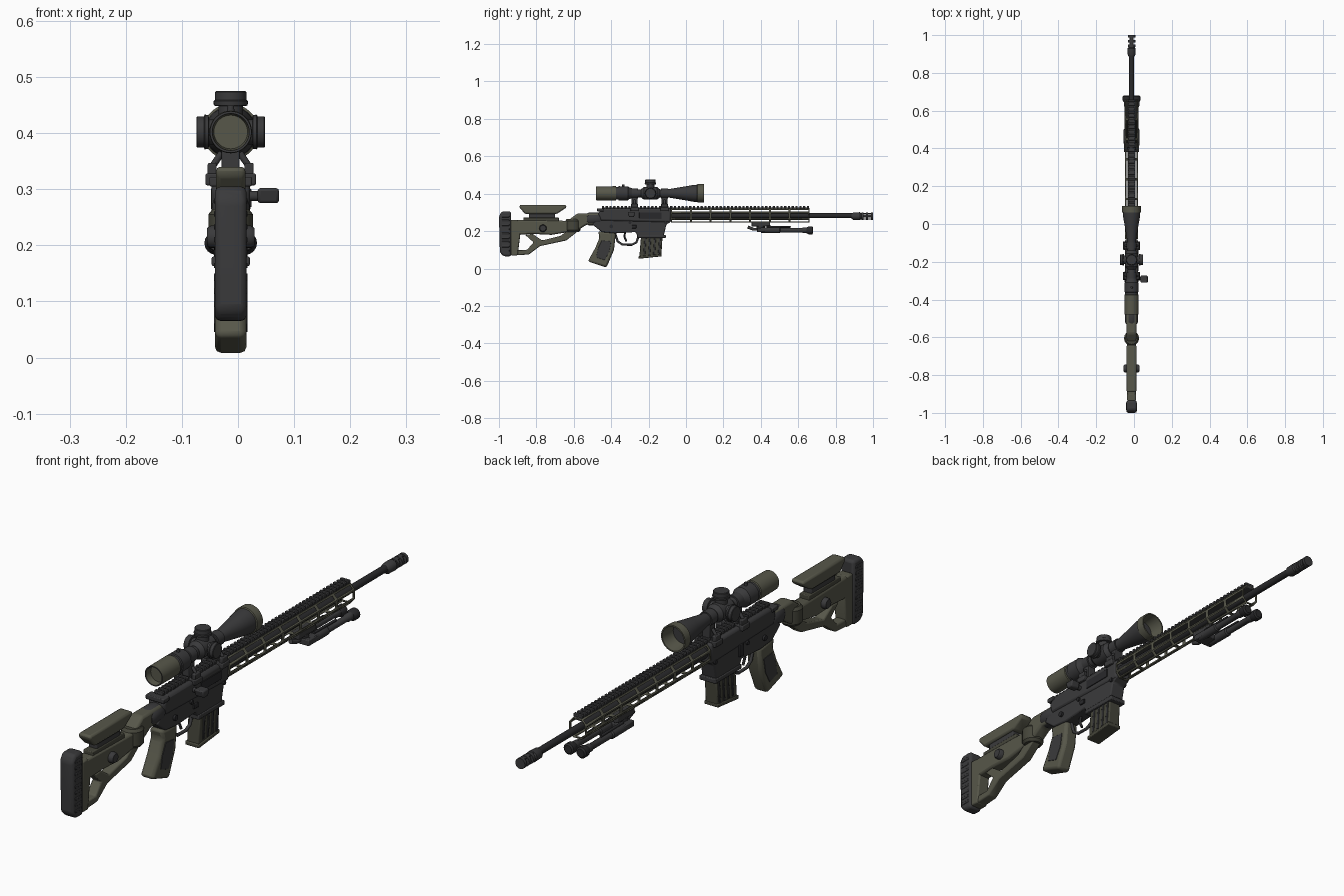
import bpy, bmesh, math
from mathutils import Vector

if "Cube" in bpy.data.objects:
    bpy.data.objects.remove(bpy.data.objects["Cube"])

CENTRE = -0.013  # the long axis sits slightly off x = 0
AXES = {"x": (1, 2, 0), "y": (0, 2, 1), "z": (0, 1, 2)}
built = []


def material(name, *colour):
    mat = bpy.data.materials.new(name)
    mat.use_nodes = True
    mat.diffuse_color = (*colour, 1)
    mat.node_tree.nodes["Principled BSDF"].inputs["Base Color"].default_value = (*colour, 1)
    return mat


grey = material("dark grey", .042, .042, .044)
olive = material("olive drab", .095, .095, .068)
black = material("barrel black", .022, .022, .024)
moss = material("dark olive", .06, .06, .043)


def finish(name, bm, mats, bevel=0):
    """Turn a bmesh into a named object, optionally with softened edges."""
    bmesh.ops.recalc_face_normals(bm, faces=bm.faces)
    bmesh.ops.translate(bm, verts=bm.verts, vec=(CENTRE, 0, 0))
    mesh = bpy.data.meshes.new(name)
    bm.to_mesh(mesh)
    bm.free()
    for mat in mats if isinstance(mats, list) else [mats]:
        mesh.materials.append(mat)
    obj = bpy.data.objects.new(name, mesh)
    bpy.context.collection.objects.link(obj)
    if bevel:
        mod = obj.modifiers.new("soft edges", "BEVEL")
        mod.width, mod.segments, mod.limit_method = bevel, 2, "ANGLE"
    built.append(obj)
    return obj


def plate(name, outline, half, mat, bevel=.005, x=0):
    """Side outline of (y, z) points extruded across x."""
    bm = bmesh.new()
    face = bm.faces.new([bm.verts.new((x - half, y, z)) for y, z in outline])
    side = bmesh.ops.extrude_face_region(bm, geom=[face])["geom"]
    verts = [v for v in side if isinstance(v, bmesh.types.BMVert)]
    bmesh.ops.translate(bm, verts=verts, vec=(2 * half, 0, 0))
    return finish(name, bm, mat, bevel)


def box(name, y, z, half, mat, bevel=.003, x=0):
    outline = [(y[0], z[0]), (y[1], z[0]), (y[1], z[1]), (y[0], z[1])]
    return plate(name, outline, half, mat, bevel, x)


def lathe(name, axis, centre, profile, mats, sides=28, rule=None):
    """Revolve (distance, radius) pairs round an axis; centre holds the other two coordinates."""
    bm = bmesh.new()
    u, v, w = AXES[axis]
    rings = []
    for along, radius in profile:
        ring = []
        for k in range(sides):
            angle = math.tau * k / sides
            co = Vector()
            co[u] = centre[0] + radius * math.cos(angle)
            co[v] = centre[1] + radius * math.sin(angle)
            co[w] = along
            ring.append(bm.verts.new(co))
        rings.append(ring)
    for a, b in zip(rings, rings[1:]):
        for k in range(sides):
            j = (k + 1) % sides
            bm.faces.new((a[k], a[j], b[j], b[k]))
    bm.faces.new(rings[0])
    bm.faces.new(rings[-1])
    if rule:
        for face in bm.faces:
            face.material_index = rule(face.calc_center_median()[w])
    return finish(name, bm, mats)


def rod(name, points, radius, mat):
    """Round bar following a path."""
    curve = bpy.data.curves.new(name, "CURVE")
    curve.dimensions, curve.bevel_depth, curve.use_fill_caps = "3D", radius, True
    spline = curve.splines.new("POLY")
    spline.points.add(len(points) - 1)
    for point, (x, y, z) in zip(spline.points, points):
        point.co = (x + CENTRE, y, z, 1)
    curve.materials.append(mat)
    obj = bpy.data.objects.new(name, curve)
    bpy.context.collection.objects.link(obj)


def repeat(obj, count, step):
    mod = obj.modifiers.new("row", "ARRAY")
    mod.use_relative_offset, mod.use_constant_offset = False, True
    mod.count, mod.constant_offset_displace = count, (0, step, 0)


# Shoulder pad with ribs
plate("butt_pad", [(-.995, .085), (-.975, .065), (-.935, .065), (-.935, .305), (-.985, .305), (-1, .28)],
      .028, grey, .01)
for k in range(9):
    box("butt_pad_rib", (-.985, -.945), (.09 + k * .023, .1 + k * .023), .03, grey, .002)

# Skeleton stock
plate("stock_back_plate", [(-.936, .07), (-.9, .07), (-.885, .19), (-.9, .26), (-.936, .26)], .024, olive)
plate("stock_upper_beam", [(-.91, .18), (-.82, .185), (-.72, .18), (-.6, .2), (-.57, .27), (-.64, .255), (-.91, .26)],
      .024, olive, .008)
plate("stock_lower_strut", [(-.92, .07), (-.84, .075), (-.78, .12), (-.64, .15), (-.57, .205), (-.61, .22),
                            (-.67, .175), (-.77, .15), (-.82, .185), (-.86, .18), (-.815, .14), (-.85, .1), (-.91, .1)],
      .02, olive)
plate("cheek_rest", [(-.86, .292), (-.69, .292), (-.64, .325), (-.64, .34), (-.89, .34), (-.89, .325)],
      .026, olive, .008)
box("cheek_rest_carrier", (-.84, -.7), (.265, .295), .017, grey)
box("cheek_rest_base", (-.87, -.68), (.25, .272), .02, moss)
for y in (-.82, -.72):
    lathe("cheek_rest_post", "z", (0, y), [(.24, .012), (.3, .012)], grey, 12)
lathe("stock_adjuster_knob", "x", (-.765, .215), [(-.042, .016), (-.036, .02), (.036, .02), (.042, .016)], grey, 16)

# Folding hinge between the stock and receiver
plate("hinge_arm", [(-.63, .21), (-.585, .2), (-.53, .235), (-.46, .235), (-.45, .295), (-.58, .295), (-.64, .25)],
      .026, olive, .009)
lathe("hinge_barrel", "z", (0, -.605), [(.195, .032), (.205, .04), (.255, .04), (.265, .032)], moss, 16)
lathe("buffer_collar", "y", (0, .265), [(-.53, .028), (-.52, .034), (-.46, .034), (-.45, .028)], grey)

# Receiver, upper and lower
plate("lower_receiver", [(-.5, .235), (-.45, .195), (-.38, .188), (-.27, .195), (-.255, .165), (-.12, .17),
                         (-.105, .235), (-.08, .25), (-.48, .262)], .03, grey)
plate("upper_receiver", [(-.46, .255), (-.08, .245), (-.08, .322), (-.44, .322), (-.47, .3)], .034, grey, .01)
box("magazine_well_lip", (-.262, -.108), (.163, .18), .034, grey)
box("ejection_port", (-.25, -.13), (.268, .3), .003, black, .001, .034)
box("bolt_release", (-.275, -.25), (.21, .255), .005, black, .002, -.031)
box("magazine_release", (-.29, -.265), (.215, .232), .005, black, .002, .031)
lathe("safety_selector", "x", (-.4, .225), [(-.038, .01), (.038, .01)], black, 12)
for y in (-.3, -.11):
    lathe("takedown_pin", "x", (y, .245), [(-.036, .008), (.036, .008)], black, 12)
box("charging_handle", (-.475, -.44), (.305, .322), .038, grey)
lathe("bolt_handle_stem", "x", (-.29, .288), [(.03, .009), (.06, .009)], grey, 12)
plate("bolt_handle_paddle", [(-.305, .275), (-.278, .275), (-.272, .302), (-.312, .302)], .019, grey, .005, .067)

# Trigger and guard
rod("trigger_guard", [(0, -.38, .19), (0, -.365, .145), (0, -.34, .128), (0, -.29, .127), (0, -.265, .14),
                      (0, -.255, .17)], .006, grey)
rod("trigger", [(0, -.325, .195), (0, -.33, .17), (0, -.318, .145)], .005, black)

# Pistol grip with textured side panels
plate("pistol_grip", [(-.47, .2), (-.375, .19), (-.385, .1), (-.425, .005), (-.525, .038), (-.485, .11), (-.462, .165)],
      .028, olive, .011)
for side in (-1, 1):
    plate("grip_panel", [(-.45, .15), (-.4, .145), (-.41, .09), (-.435, .045), (-.48, .06), (-.47, .11)],
          .002, grey, .001, side * .028)

# Ribbed magazine
plate("magazine", [(-.24, .18), (-.125, .18), (-.132, .066), (-.25, .054)], .025, moss, .004)
for k in range(4):
    y = -.222 + k * .026
    plate("magazine_rib", [(y, .165), (y + .01, .165), (y + .004, .075), (y - .006, .075)], .028, grey, .002)
plate("magazine_floor", [(-.254, .052), (-.13, .065), (-.13, .078), (-.254, .066)], .029, moss, .003)

# Slotted eight-sided handguard
bm = bmesh.new()
section = [(.018, .038), (.035, .018), (.035, -.018), (.018, -.038)]
section += [(-x, z) for x, z in reversed(section)]
stations = [-.08 + .74 * k / 7 for k in range(8)]
rings = [[bm.verts.new((x, y, .283 + z)) for x, z in section] for y in stations]
slots = []
for a, b in zip(rings, rings[1:]):
    for k in range(8):
        face = bm.faces.new((a[k], a[k - 1], b[k - 1], b[k]))
        if k:
            slots.append(face)
bmesh.ops.recalc_face_normals(bm, faces=bm.faces)
bmesh.ops.inset_individual(bm, faces=slots, thickness=.008)
bmesh.ops.delete(bm, geom=slots, context="FACES")
guard = finish("handguard", bm, olive)
guard.modifiers.new("wall", "SOLIDIFY").thickness = .005

# Accessory rail along the top
box("top_rail_base", (-.45, .66), (.312, .325), .016, grey)
tooth = box("top_rail_teeth", (-.45, -.438), (.322, .334), .019, grey, .002)
repeat(tooth, 55, .0203)

# Barrel and ported muzzle brake
lathe("barrel", "y", (0, .283), [(-.08, .022), (.2, .018), (.4, .014), (.92, .013)], black)
lathe("muzzle_brake_collar", "y", (0, .28), [(.885, .014), (.895, .02), (.93, .021), (.94, .014)], grey)
lathe("muzzle_brake_core", "y", (0, .28), [(.93, .008), (.998, .008)], black, 16)
for y in (.938, .962, .988):
    lathe("muzzle_brake_baffle", "y", (0, .28), [(y, .02), (y + .012, .02)], grey, 20)
for z in (.262, .292):
    box("muzzle_brake_bar", (.93, .996), (z, z + .006), .01, grey, .002)

# Telescopic sight: eyepiece, tube and hollow objective bell
scope_z = .402
lathe("scope_body", "y", (0, scope_z),
      [(-.455, .03), (-.48, .033), (-.48, .037), (-.375, .038), (-.373, .034), (-.362, .034), (-.36, .038), (-.31, .037),
       (-.305, .032), (-.27, .021), (-.13, .021), (-.09, .023), (-.01, .036), (.04, .045), (.06, .046), (.062, .05),
       (.095, .05), (.095, .045), (.04, .038)], [grey, olive], 36,
      lambda y: int(-.475 < y < -.374 or y > .0605))
lathe("scope_turret_housing", "y", (0, scope_z), [(-.24, .022), (-.225, .034), (-.155, .034), (-.14, .022)], grey)
knob = [(.02, .022), (.046, .022), (.047, .03), (.055, .031), (.057, .028), (.071, .028), (.073, .026)]
lathe("elevation_turret", "z", (0, -.19), [(scope_z + d, r) for d, r in knob], grey)
for side in (-1, 1):
    lathe("side_turret", "x", (-.19, scope_z), [(side * d * .84, r) for d, r in knob], grey)
lathe("zoom_lever", "z", (0, -.335), [(.43, .007), (.449, .006)], grey, 12)

# Mount rings clamped to the rail
for y in (-.275, -.115):
    lathe("mount_ring", "y", (0, scope_z), [(y - .018, .027), (y + .018, .027)], grey)
    box("mount_foot", (y - .016, y + .016), (.33, .385), .016, grey)
    box("mount_clamp", (y - .022, y + .022), (.307, .328), .045, grey)
    for side in (-1, 1):
        box("mount_jaw", (y - .018, y + .018), (.325, .347), .008, grey, .003, side * .033)
        rod("mount_brace", [(side * .033, y, .34), (side * .016, y, .365)], .006, grey)

# Folded bipod under the handguard
box("bipod_clamp", (.35, .45), (.225, .248), .02, grey)
lathe("bipod_swivel", "z", (0, .4), [(.2, .02), (.23, .024)], grey, 16)
box("bipod_yoke", (.38, .44), (.195, .217), .04, grey)
rod("bipod_lock_lever", [(0, .41, .21), (0, .36, .21), (0, .33, .222)], .008, grey)
for side in (-1, 1):
    x = side * .026
    lathe("bipod_leg", "y", (x, .205), [(.4, .014), (.44, .016), (.5, .016), (.505, .012), (.62, .012), (.625, .015),
                                        (.645, .015)], grey, 16)
    lathe("bipod_foot", "y", (x, .204), [(.645, .016), (.655, .021), (.675, .021), (.68, .015)], black, 16)
    rod("bipod_spring", [(x, .43, .224), (x, .56, .222)], .005, black)

# Smooth curved surfaces while keeping hard edges
bpy.ops.object.select_all(action="DESELECT")
for obj in built:
    obj.select_set(True)
bpy.context.view_layer.objects.active = built[0]
bpy.ops.object.shade_smooth_by_angle(angle=math.radians(35))
